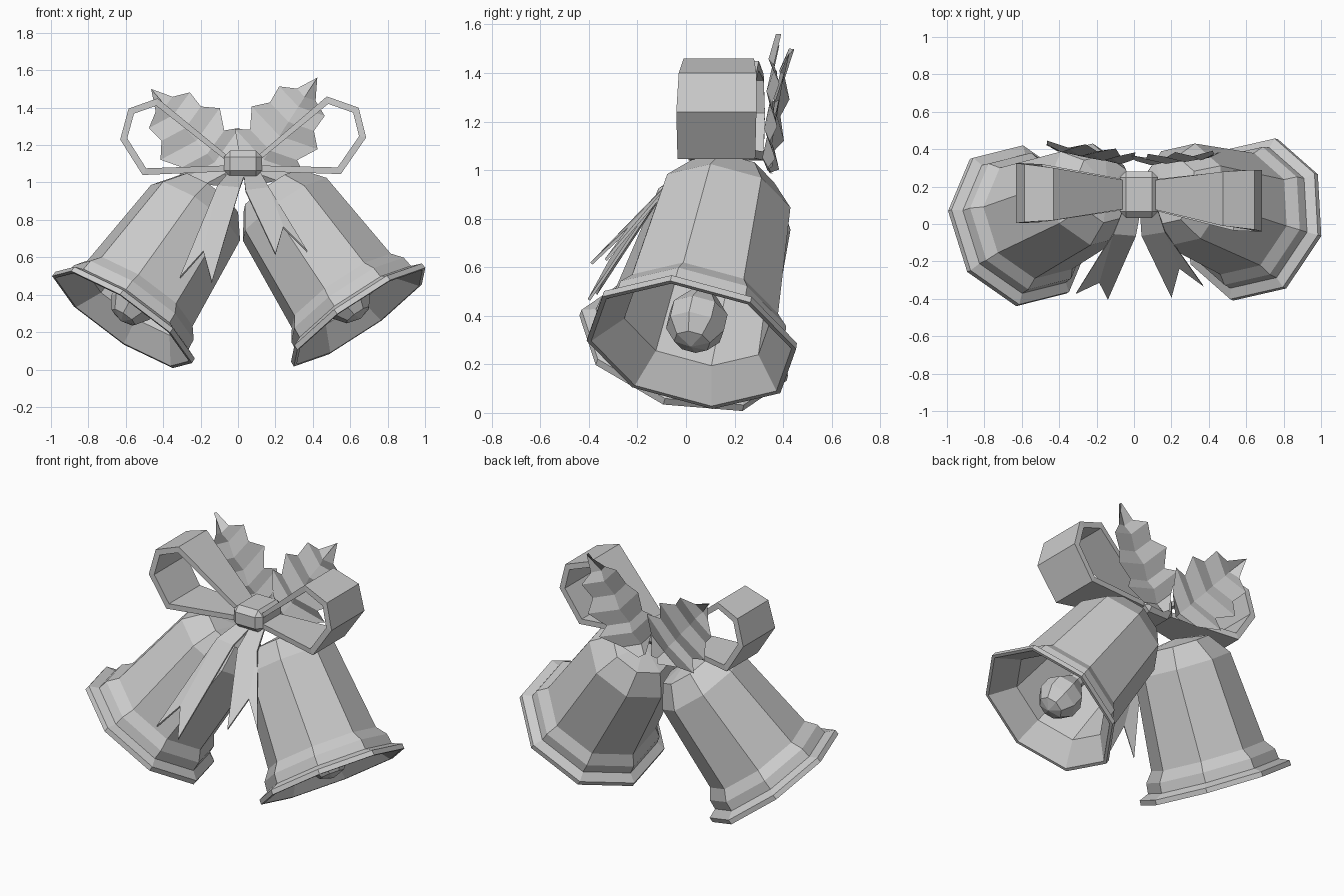
import bpy, bmesh, math
from mathutils import Vector, Matrix

if "Cube" in bpy.data.objects:
    bpy.data.objects.remove(bpy.data.objects["Cube"])


def add_object(name, verts, faces):
    me = bpy.data.meshes.new(name)
    me.from_pydata([tuple(v) for v in verts], [], faces)
    bm = bmesh.new()
    bm.from_mesh(me)
    bmesh.ops.remove_doubles(bm, verts=bm.verts, dist=1e-5)
    bmesh.ops.recalc_face_normals(bm, faces=bm.faces)
    bm.to_mesh(me)
    bm.free()
    ob = bpy.data.objects.new(name, me)
    bpy.context.collection.objects.link(ob)
    return ob


def lathe(name, profile, frame, sides=8):
    """Spin (radius, height) points around the frame's z axis."""
    verts = [frame @ Vector((r * math.cos(2 * math.pi * i / sides),
                             r * math.sin(2 * math.pi * i / sides), h))
             for r, h in profile for i in range(sides)]
    faces = [(k * sides + i, k * sides + (i + 1) % sides,
              (k + 1) * sides + (i + 1) % sides, (k + 1) * sides + i)
             for k in range(len(profile) - 1) for i in range(sides)]
    return add_object(name, verts, faces)


def axis_frame(origin, up, toward):
    w = Vector(up).normalized()
    u = Vector(toward)
    u = (u - w * u.dot(w)).normalized()
    m = Matrix((u, w.cross(u), w)).transposed().to_4x4()
    m.translation = Vector(origin)
    return m


# Bells: outer wall, rim, then inner wall; clapper is ball plus stem
BELL = [(0, .87), (.19, .84), (.285, .715), (.337, .175), (.383, .115),
        (.39, .055), (.446, .03), (.448, 0), (.428, 0),
        (.31, .12), (.26, .69), (.17, .8), (0, .82)]
CLAPPER = [(.13 * math.sin(a), .12 - .13 * math.cos(a))
           for a in (math.radians(d) for d in (0, 36, 72, 108, 144))]
CLAPPER += [(.05, .26), (.04, .81)]
for side, frame in (
        ("left", axis_frame((-.62, -.012, .267), (.551, .239, .802), (-.375, .082, .233))),
        ("right", axis_frame((.65, .022, .28), (-.56, .187, .807), (.345, -.085, .27)))):
    lathe(side + "_bell", BELL, frame)
    lathe(side + "_clapper", CLAPPER, frame)


# Bow loops: closed band of given centre y and half width, with inner offset
def loop(name, path, thick=.035):
    n = len(path)
    mid = Vector((sum(p[0] for p in path) / n, sum(p[1] for p in path) / n))
    pts = [Vector(p[:2]) for p in path]
    inner = []
    for i, p in enumerate(pts):
        if i in (0, n - 1):
            d = Vector((0, -1 if i == 0 else 1)) * thick * .9
        else:
            n1 = (p - pts[i - 1]).normalized()
            n2 = (pts[i + 1] - p).normalized()
            a, b = Vector((-n1.y, n1.x)), Vector((-n2.y, n2.x))
            d = (a + b).normalized()
            if d.dot(mid - p) < 0:
                d = -d
            d *= thick / max(.6, abs(d.dot(a if d.dot(a) else b)))
        inner.append(p + d)
    verts, faces = [], []
    for (x, z, yc, hw), q in zip(path, inner):
        verts += [(x, yc - hw, z), (x, yc + hw, z),
                  (q.x, yc + hw, q.y), (q.x, yc - hw, q.y)]
    for k in range(n - 1):
        a, b = 4 * k, 4 * k + 4
        faces += [(a + j, a + (j + 1) % 4, b + (j + 1) % 4, b + j) for j in range(4)]
    faces += [(0, 1, 2, 3), tuple(4 * n - 4 + j for j in range(4))]
    return add_object(name, verts, faces)


loop("left_bow_loop", [(-.04, 1.13, .157, .075), (-.43, 1.45, .16, .14),
                       (-.585, 1.395, .165, .155), (-.63, 1.23, .165, .16),
                       (-.51, 1.04, .165, .155), (-.04, 1.06, .157, .08)])
loop("right_bow_loop", [(.09, 1.13, .157, .075), (.475, 1.46, .135, .145),
                        (.645, 1.4, .13, .16), (.685, 1.24, .125, .165),
                        (.55, 1.045, .125, .16), (.09, 1.06, .157, .08)])

# Knot: bevelled block
bpy.ops.mesh.primitive_cube_add(size=1, location=(.027, .157, 1.1))
knot = bpy.context.object
knot.name = "bow_knot"
knot.scale = (.205, .25, .14)
bpy.ops.object.transform_apply(location=False, rotation=False, scale=True)
bev = knot.modifiers.new("bevel", "BEVEL")
bev.width = .034
bev.segments = 1


# Ribbon tails: thin strips with a notched end
def tail(name, pts):
    ob = add_object(name, pts, [(0, 1, 3, 2), (2, 3, 6, 5), (2, 5, 4)])
    sol = ob.modifiers.new("thickness", "SOLIDIFY")
    sol.thickness = .012
    sol.offset = 0


tail("left_ribbon_tail", [(-.05, .1, 1.05), (.04, .1, 1.05),
                          (-.11, -.05, .98), (.01, -.06, .97),
                          (-.31, -.37, .49), (-.185, -.31, .63), (-.14, -.4, .465)])
tail("right_ribbon_tail", [(.12, .1, 1.05), (.03, .1, 1.05),
                           (.165, -.04, .97), (.04, -.06, .955),
                           (.37, -.33, .63), (.242, -.235, .76), (.2, -.39, .615)])

# Holly leaves: (distance along spine, half width), ridged at the points
LEAF = [(0, .03), (.09, .12), (.2, .22), (.24, .15), (.35, .21),
        (.42, .14), (.52, .145), (.56, .06), (.67, 0)]


def leaf(name, base, tip):
    base, tip = Vector(base), Vector(tip)
    d = (tip - base).normalized()
    side = d.cross(Vector((0, 1, 0))).normalized()
    out = side.cross(d)
    if out.y < 0:
        out = -out
    verts, faces = [], []
    for k, (t, w) in enumerate(LEAF):
        ridge = .012 if k % 2 == 0 else -.012
        spine = min(t + w * -.25, t) if w else t
        spine = max(spine, 0)
        verts += [base + d * t - side * w + out * (ridge + .01),
                  base + d * spine + out * (ridge - .012),
                  base + d * t + side * w + out * (ridge + .01)]
    for k in range(len(LEAF) - 1):
        a, b = 3 * k, 3 * k + 3
        faces += [(a, a + 1, b + 1, b), (a + 1, a + 2, b + 2, b + 1)]
    return add_object(name, verts, faces)


leaf("left_leaf", (-.03, .335, 1.0), (-.47, .425, 1.505))
leaf("right_leaf", (.06, .335, 1.0), (.42, .37, 1.555))
